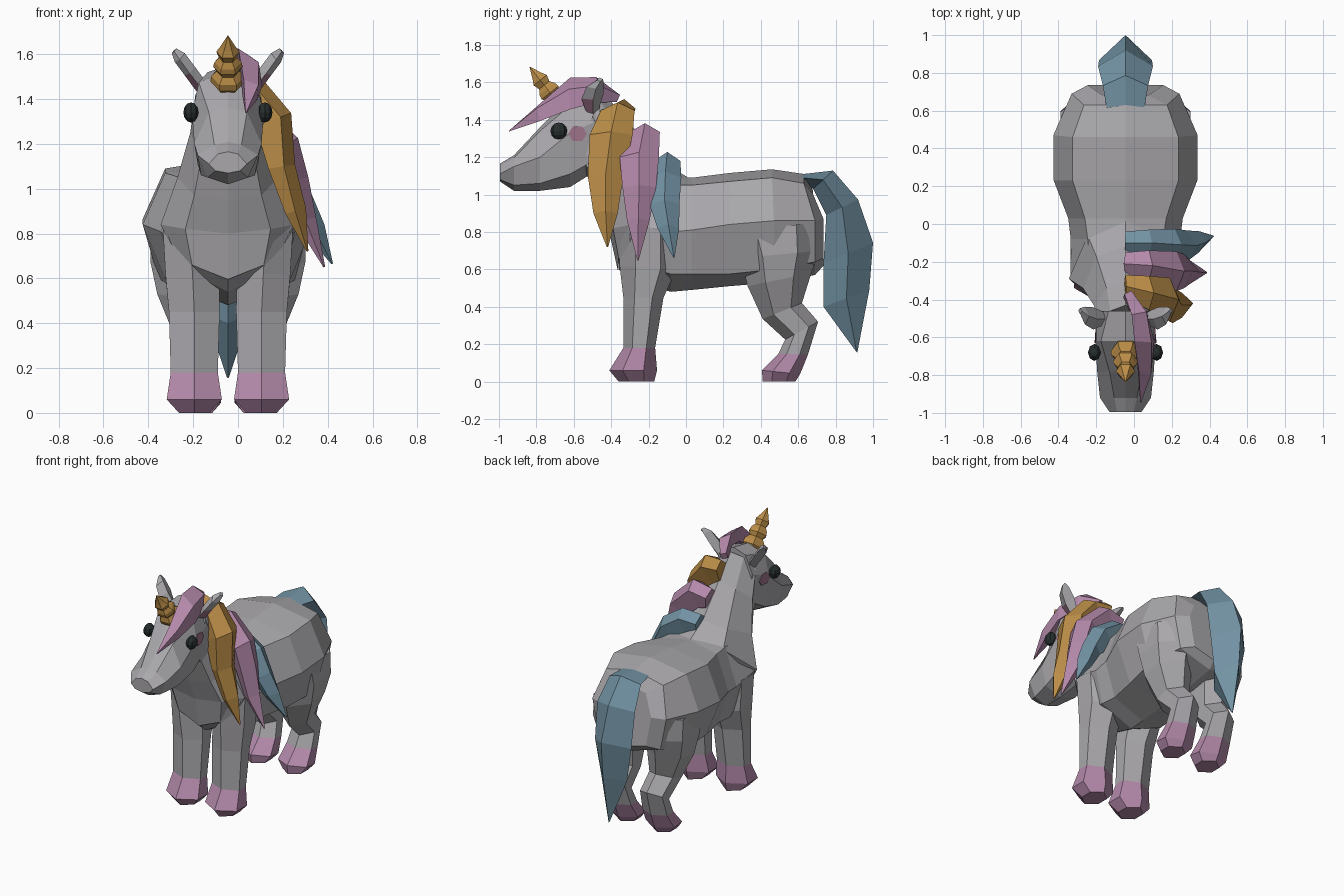
import bpy, bmesh, math
from mathutils import Vector
from mathutils.bvhtree import BVHTree

if "Cube" in bpy.data.objects:
    bpy.data.objects.remove(bpy.data.objects["Cube"])

CX = -0.045  # symmetry plane of the body (the mane hangs to one side)


def mat(name, r, g, b):
    m = bpy.data.materials.new(name)
    m.diffuse_color = (r, g, b, 1)
    m.use_nodes = True
    m.node_tree.nodes["Principled BSDF"].inputs["Base Color"].default_value = m.diffuse_color
    return m


GREY = mat("grey_coat", .40, .39, .41)
PINK = mat("pink_hair", .45, .25, .40)
GOLD = mat("gold", .50, .27, .065)
BLUE = mat("blue_hair", .17, .29, .37)
DARK = mat("dark_eye", .02, .027, .027)
BLUSH = mat("blush", .36, .18, .26)


def loft(name, rings, mats, rule=None):
    """Skin a list of equal rings (each a list of xyz relative to CX) and cap the ends."""
    bm = bmesh.new()
    vs = [[bm.verts.new((p[0] + CX, p[1], p[2])) for p in r] for r in rings]
    n = len(vs[0])
    for a, b in zip(vs, vs[1:]):
        for i in range(n):
            j = (i + 1) % n
            bm.faces.new((a[i], a[j], b[j], b[i]))
    bm.faces.new(vs[0])
    bm.faces.new(vs[-1])
    bmesh.ops.recalc_face_normals(bm, faces=bm.faces)
    bm.normal_update()
    if rule:
        for f in bm.faces:
            f.material_index = int(rule(f.calc_center_median(), f.normal))
    me = bpy.data.meshes.new(name)
    bm.to_mesh(me)
    bm.free()
    for m in mats:
        me.materials.append(m)
    ob = bpy.data.objects.new(name, me)
    bpy.context.collection.objects.link(ob)
    return ob


def sym(half):
    """Complete a half ring whose first and last points lie on the centre plane."""
    return half + [(-x, y, z) for x, y, z in half[-2:0:-1]]


def strand(name, path, widths, thick, axis, mats, rule=None, inner=None):
    """Ridged lock of hair: diamond sections swept along a path; inner = depth towards the body."""
    axis = Vector(axis).normalized()
    pts = [Vector(p) for p in path]
    rings = []
    for i, p in enumerate(pts):
        t = (pts[min(i + 1, len(pts) - 1)] - pts[max(i - 1, 0)]).normalized()
        n = t.cross(axis).normalized()
        w = widths[i]
        h = min(thick, w)
        d = inner[i] if inner else h
        rings.append([p + axis * w, p + n * h, p - axis * w,
                      p - axis * w * .6 - n * d, p + axis * w * .6 - n * d] if inner else
                     [p + axis * w, p + n * h, p - axis * w, p - n * d])
    return loft(name, rings, mats, rule)


# Barrel: y of top, y of sides, top z, shoulder xz, flank xz, lower xz, keel z
barrel = [
    (.68, .735, 1.02, .12, 1.00, .20, .87, .16, .66, .62),
    (.63, .69, 1.11, .22, 1.06, .285, .86, .24, .64, .57),
    (.46, .47, 1.135, .28, 1.09, .382, .86, .31, .60, .53),
    (.23, .23, 1.115, .28, 1.07, .38, .84, .27, .575, .51),
    (.03, .03, 1.09, .215, 1.05, .303, .81, .23, .575, .49),
    (-.08, -.08, 1.09, .20, 1.05, .29, .80, .24, .575, .48),
    (-.28, -.30, 1.08, .18, 1.04, .29, .84, .20, .64, .54),
    (-.33, -.36, 1.03, .12, 1.0, .19, .84, .16, .66, .60)]
loft("body", [sym([(0, a, zt), (x1, a, z1), (x2, b, z2), (x3, b, z3), (0, b, zb)])
              for a, b, zt, x1, z1, x2, z2, x3, z3, zb in barrel], [GREY])

# Neck and chest: crest, back, side, throat side, throat
loft("neck", [
    sym([(0, -.05, .90), (.15, -.08, .80), (.22, -.28, .68), (.16, -.36, .66), (0, -.365, .595)]),
    sym([(0, .03, 1.08), (.20, -.06, 1.04), (.30, -.29, .84), (.19, -.39, .82), (0, -.41, .80)]),
    sym([(0, -.12, 1.17), (.155, -.17, 1.13), (.225, -.34, 1.05), (.15, -.45, .97), (0, -.47, .95)]),
    sym([(0, -.30, 1.38), (.10, -.34, 1.33), (.168, -.43, 1.25), (.12, -.51, 1.13), (0, -.52, 1.09)]),
    sym([(0, -.43, 1.53), (.08, -.46, 1.50), (.145, -.50, 1.42), (.12, -.58, 1.20), (0, -.60, 1.15)])], [GREY])

# Head: y, top z, brow xz, cheek xz, jaw xz, chin z
head_rings = [
    (-.46, 1.55, .09, 1.52, .145, 1.40, .12, 1.20, 1.14),
    (-.62, 1.52, .13, 1.475, .16, 1.33, .135, 1.11, 1.04),
    (-.78, 1.36, .085, 1.34, .15, 1.20, .12, 1.06, 1.02),
    (-.92, 1.21, .06, 1.195, .135, 1.15, .09, 1.05, 1.02),
    (-.995, 1.165, .045, 1.155, .085, 1.11, .055, 1.08, 1.07)]
head = loft("head", [sym([(0, y, t), (a, y, b), (c, y, d), (e, y, f), (0, y, g)])
                     for y, t, a, b, c, d, e, f, g in head_rings], [GREY])
bm = bmesh.new()
bm.from_mesh(head.data)
tree = BVHTree.FromBMesh(bm)
bm.free()


def leg_ring(s, xc, w, f, b):
    """Six-sided leg section from a front point f to a back point b (y, z)."""
    def at(t):
        return f[0] + (b[0] - f[0]) * t, f[1] + (b[1] - f[1]) * t
    out = []
    for x, t in ((0, 0), (1, .28), (1, .72), (0, 1), (-1, .72), (-1, .28)):
        out.append((s * (xc + x * w), *at(t)))
    return out


front = [(.15, .068, (-.36, 0), (-.17, 0)), (.15, .123, (-.41, .06), (-.155, .06)),
         (.15, .105, (-.335, .18), (-.165, .18)), (.15, .113, (-.335, .45), (-.12, .45)),
         (.158, .12, (-.355, .62), (-.05, .60)), (.17, .12, (-.36, .82), (-.05, .82))]
hind = [(.14, .07, (.41, 0), (.585, 0)), (.14, .11, (.406, .06), (.61, .04)),
        (.14, .095, (.495, .15), (.652, .144)), (.145, .085, (.53, .225), (.706, .32)),
        (.155, .09, (.41, .335), (.62, .42)), (.185, .13, (.33, .51), (.67, .58)),
        (.20, .145, (.29, .66), (.715, .70)), (.20, .145, (.23, .81), (.73, .85))]

for s, side in ((1, "left"), (-1, "right")):
    # Legs with painted hooves
    loft("front_leg_" + side, [leg_ring(s, *r) for r in front], [GREY, PINK], lambda c, n: c.z < .18)
    loft("hind_leg_" + side, [leg_ring(s, *r) for r in hind], [GREY, PINK], lambda c, n: c.z < .15)

    # Ears with a coloured inside
    strand("ear_" + side,
           [(s * .115, -.50, 1.45), (s * .17, -.50, 1.525), (s * .215, -.485, 1.585), (s * .24, -.46, 1.615)],
           [.035, .06, .048, .015], .03, (0, 1, .2), [GREY, BLUSH],
           lambda c, n, s=s: c.z < 1.51 and n.x * s > .2 and n.y < 0)

    # Eyes
    bpy.ops.mesh.primitive_uv_sphere_add(segments=8, ring_count=6, radius=.045,
                                         location=(CX + s * .165, -.68, 1.34))
    eye = bpy.context.object
    eye.name = "eye_" + side
    eye.scale = (.75, 1, 1)
    eye.data.materials.append(DARK)

    # Cheek blush: thin patch laid onto the head
    ring = []
    for k in range(6):
        a = math.tau * k / 6
        y, z = -.58 + .05 * math.cos(a), 1.325 + .045 * math.sin(a)
        hit = tree.ray_cast(Vector((CX + s, y, z)), Vector((-s, 0, 0)))[0]
        ring.append(Vector((hit.x - CX, y, z)))
    loft("cheek_" + side, [ring, [p + Vector((s * .006, 0, 0)) for p in ring]], [BLUSH])

# Horn: stacked beads along a forward-leaning axis
base, axis = Vector((0, -.655, 1.455)), Vector((0, -.62, .78)).normalized()
u, v = Vector((1, 0, 0)), Vector((0, .78, .62)).normalized()
horn = [(0, .055), (.03, .078), (.06, .075), (.088, .05), (.115, .066), (.14, .06), (.165, .04),
        (.20, .052), (.225, .036), (.29, .002)]
loft("horn", [[base + axis * t + (u * math.cos(k * math.tau / 6) + v * math.sin(k * math.tau / 6)) * r
               for k in range(6)] for t, r in horn], [GOLD])

# Mane: three locks draped from the crest over the left side (x measured from CX)
locks = {
    "mane_front": (GOLD, [(0, -.33, 1.46), (.125, -.365, 1.45), (.235, -.40, 1.32), (.25, -.43, 1.10),
                          (.30, -.43, .90), (.355, -.42, .72)], [.06, .09, .115, .095, .065, .004]),
    "mane_middle": (PINK, [(0, -.21, 1.31), (.125, -.22, 1.335), (.27, -.25, 1.20), (.31, -.25, 1.04),
                           (.345, -.255, .86), (.43, -.257, .65)], [.06, .08, .105, .09, .06, .004]),
    "mane_rear": (BLUE, [(0, -.10, 1.17), (.125, -.10, 1.18), (.26, -.11, 1.09), (.33, -.115, .95),
                         (.385, -.095, .82), (.465, -.065, .665)], [.06, .07, .085, .08, .058, .004])}
for name, (m, path, widths) in locks.items():
    strand(name, path, widths, .05, (0, 1, 0), [m], None, [.08, .13, .12, .07, .045, .004])

# Forelock lying over the brow
strand("forelock", [(.01, -.37, 1.52), (.075, -.48, 1.56), (.10, -.62, 1.54), (.10, -.78, 1.44), (.08, -.945, 1.34)],
       [.03, .08, .10, .055, .003], .045, (.53, 0, -.85), [PINK])

# Tail: front yz, back yz, half width
tail = [(.60, 1.07, .63, 1.11, .10), (.68, 1.03, .786, 1.128, .12), (.75, .89, .92, .973, .145),
        (.735, .63, 1.0, .743, .14), (.735, .40, .98, .49, .10), (.91, .16, .916, .155, .004)]
loft("tail", [[(0, fy, fz), (w, (fy + by) / 2, (fz + bz) / 2), (0, by, bz), (-w, (fy + by) / 2, (fz + bz) / 2)]
              for fy, fz, by, bz, w in tail], [BLUE])
